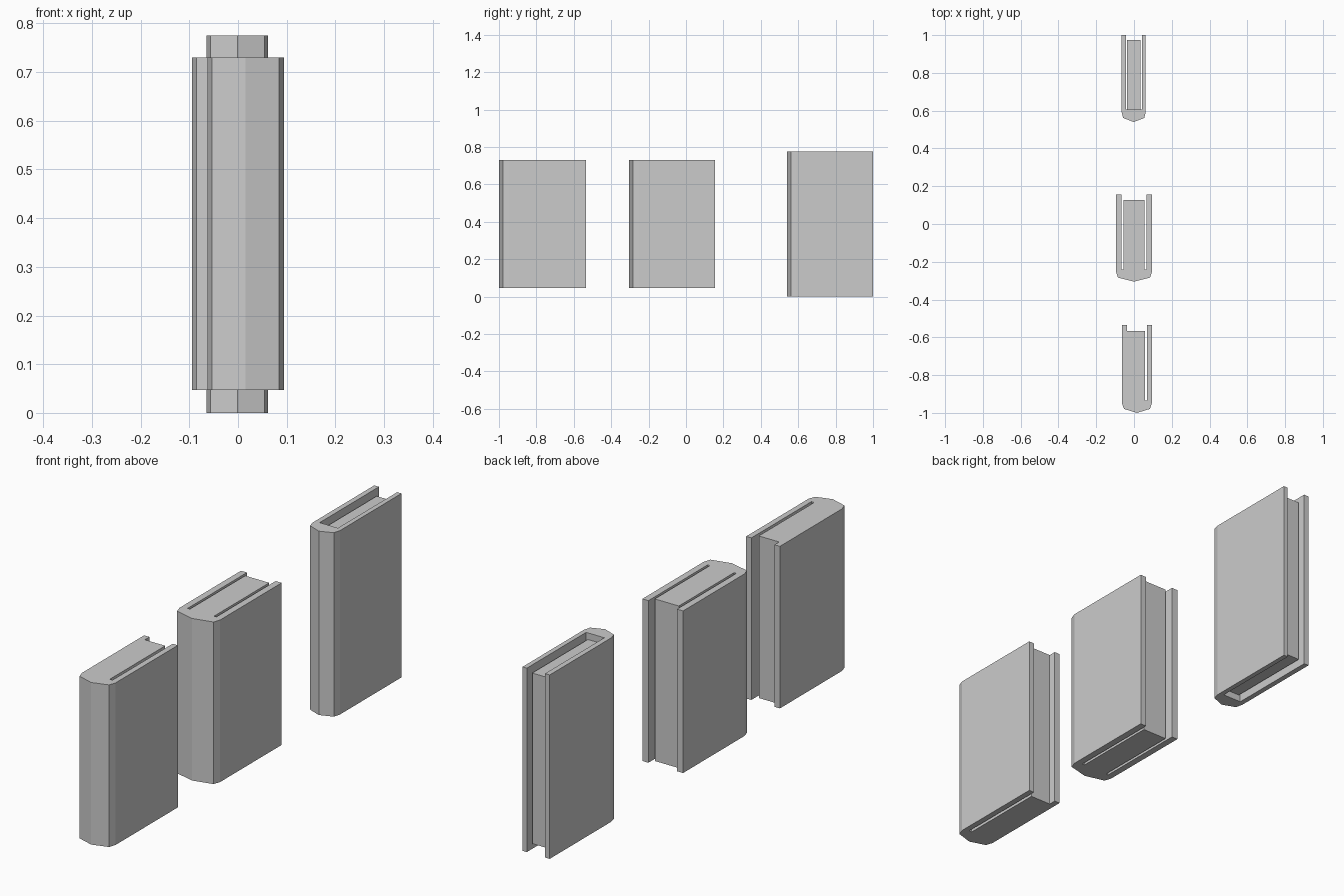
import bpy, bmesh

if "Cube" in bpy.data.objects:
    bpy.data.objects.remove(bpy.data.objects["Cube"])


def extrude(name, profile, z0, z1):
    """Flat-faced prism from an anticlockwise xy outline."""
    bm = bmesh.new()
    low = [bm.verts.new((x, y, z0)) for x, y in profile]
    high = [bm.verts.new((x, y, z1)) for x, y in profile]
    n = len(profile)
    bm.faces.new(low[::-1])
    bm.faces.new(high)
    for i in range(n):
        j = (i + 1) % n
        bm.faces.new((low[i], low[j], high[j], high[i]))
    bmesh.ops.recalc_face_normals(bm, faces=bm.faces[:])
    me = bpy.data.meshes.new(name)
    bm.to_mesh(me)
    bm.free()
    ob = bpy.data.objects.new(name, me)
    bpy.context.collection.objects.link(ob)
    return ob


def spine(x0, x1, y0, bevel, shoulder):
    """Rounded five-point spine outline, left to right."""
    return [(x0, y0 + shoulder), (x0 + bevel, y0 + 0.021), ((x0 + x1) / 2, y0),
            (x1 - bevel, y0 + 0.021), (x1, y0 + shoulder)]


# Back book: hollow wraparound cover with a recessed page block
cover = spine(-0.065, 0.062, 0.54, 0.008, 0.05) + [
    (0.062, 1.0), (0.042, 1.0), (0.042, 0.605),
    (-0.043, 0.605), (-0.043, 1.0), (-0.065, 1.0)]
extrude("tall_book_cover", cover, 0.0, 0.775)
pages = [(-0.036, 0.605), (0.034, 0.605), (0.034, 0.975), (-0.036, 0.975)]
extrude("tall_book_pages", pages, 0.028, 0.747)

# Middle book: solid page block with a slot along each cover
thick = spine(-0.095, 0.095, -0.305, 0.01, 0.05) + [
    (0.095, 0.155), (0.067, 0.155), (0.067, -0.24), (0.056, -0.24),
    (0.056, 0.128), (-0.056, 0.128), (-0.056, -0.24), (-0.067, -0.24),
    (-0.067, 0.155), (-0.095, 0.155)]
extrude("thick_book", thick, 0.047, 0.73)

# Front book: page block joined to the left cover, slot on the right
front = spine(-0.063, 0.094, -1.0, 0.01, 0.05) + [
    (0.094, -0.535), (0.07, -0.535), (0.07, -0.935), (0.057, -0.935),
    (0.057, -0.566), (-0.038, -0.566), (-0.038, -0.535), (-0.063, -0.535)]
extrude("front_book", front, 0.047, 0.73)
